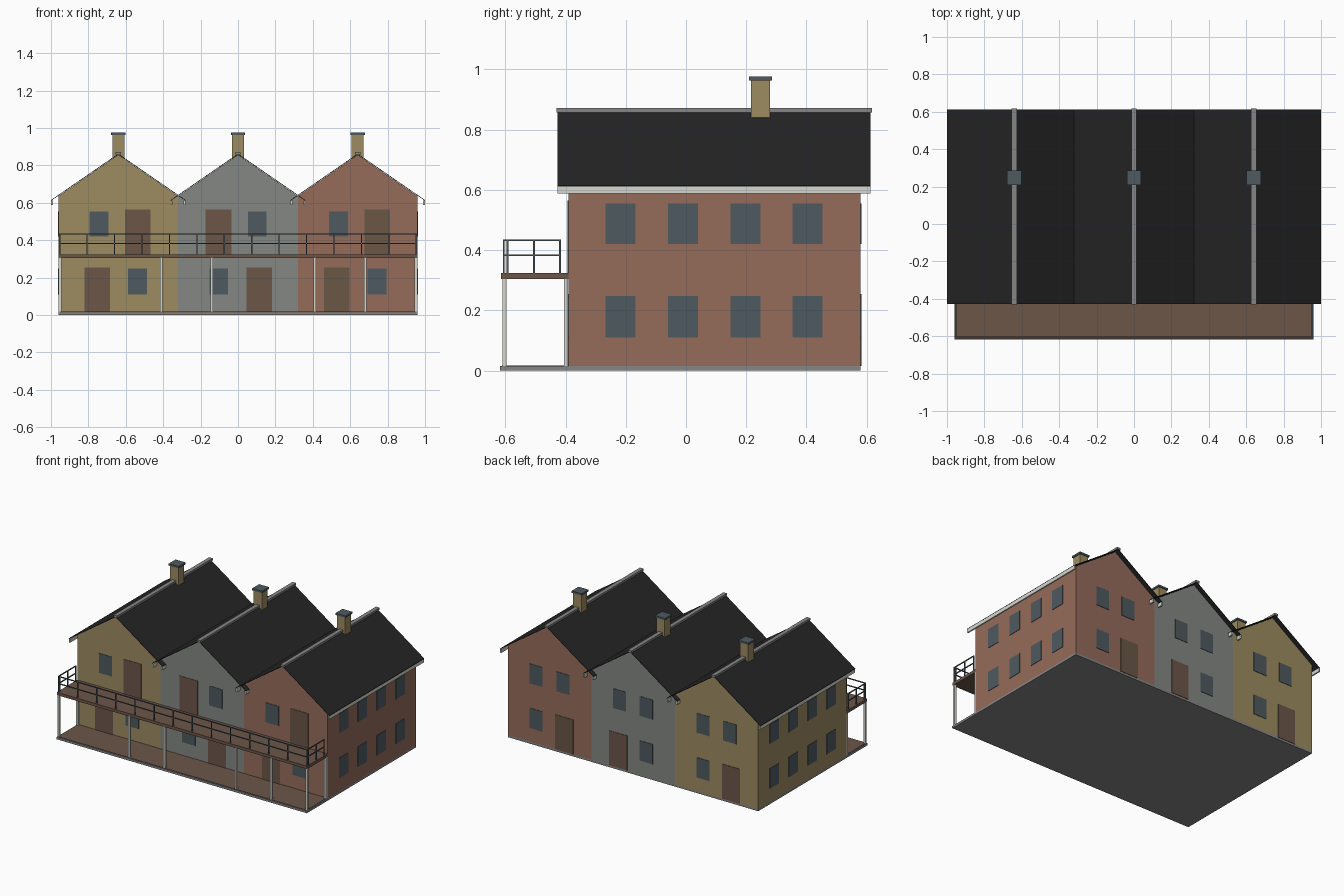
import bpy
import bmesh

cube = bpy.data.objects.get("Cube")
if cube:
    bpy.data.objects.remove(cube, do_unlink=True)


def material(name, r, g, b):
    # sRGB bytes to a linear flat colour
    lin = [((c / 255 + 0.055) / 1.055) ** 2.4 for c in (r, g, b)] + [1]
    m = bpy.data.materials.new(name)
    m.use_nodes = True
    m.diffuse_color = lin
    bsdf = next(n for n in m.node_tree.nodes if n.type == 'BSDF_PRINCIPLED')
    bsdf.inputs["Base Color"].default_value = lin
    bsdf.inputs["Roughness"].default_value = 0.9
    return m


TAN = material("tan_brick", 157, 140, 97)
GREY = material("grey_render", 132, 135, 132)
RED = material("red_brick", 149, 108, 91)
SLATE = material("slate_blue", 78, 90, 96)
ROOF = material("roof_black", 37, 37, 37)
STONE = material("stone_grey", 134, 134, 134)
WHITE = material("off_white", 215, 215, 208)
BROWN = material("wood_brown", 108, 86, 73)
OLIVE = material("door_olive_brown", 106, 87, 70)


def prism(name, profile, y0, y1, mat):
    """Extrude an x-z profile along y."""
    bm = bmesh.new()
    face = bm.faces.new([bm.verts.new((x, y0, z)) for x, z in profile])
    ext = bmesh.ops.extrude_face_region(bm, geom=[face])["geom"]
    verts = [v for v in ext if isinstance(v, bmesh.types.BMVert)]
    bmesh.ops.translate(bm, verts=verts, vec=(0, y1 - y0, 0))
    bmesh.ops.recalc_face_normals(bm, faces=bm.faces)
    mesh = bpy.data.meshes.new(name)
    bm.to_mesh(mesh)
    bm.free()
    mesh.materials.append(mat)
    obj = bpy.data.objects.new(name, mesh)
    bpy.context.collection.objects.link(obj)
    return obj


def box(name, x0, x1, y0, y1, z0, z1, mat):
    return prism(name, [(x0, z0), (x1, z0), (x1, z1), (x0, z1)], y0, y1, mat)


HALF, FRONT, BACK, EDGE = 0.96, -0.39, 0.58, -0.6175
GROUND, DECK = 0.015, 0.325
PLATE = 0.003
WINDOW_Z = ((0.11, 0.248), (0.42, 0.555))


def panel(name, x, wall_y, w, z0, z1, mat):
    """Thin door or window plate on a front or back wall."""
    out = -PLATE if wall_y < 0 else PLATE
    box(name, x - w / 2, x + w / 2, min(wall_y, wall_y + out),
        max(wall_y, wall_y + out), z0, z1, mat)


def window(x, wall_y, floor):
    panel("window", x, wall_y, 0.1, *WINDOW_Z[floor], SLATE)


def door(x, wall_y, floor, mat):
    z = DECK if floor else GROUND
    panel("door", x, wall_y, 0.137, z, z + 0.24, mat)


# Ground slab and porch floor
box("ground_slab", -HALF, HALF, EDGE, BACK, 0, GROUND, STONE)
box("porch_floor", -HALF + 0.006, HALF - 0.006, EDGE + 0.006, FRONT,
    GROUND, GROUND + PLATE, BROWN)

# Three gabled houses; side is the x direction of the ground floor front door
houses = (("left_end", -0.64, TAN, -1, BROWN), ("middle", 0, GREY, 1, BROWN),
          ("right_end", 0.64, RED, -1, OLIVE))
for label, cx, wall, side, door_mat in houses:
    prism(label + "_walls", [(cx - 0.32, GROUND), (cx + 0.32, GROUND),
                             (cx + 0.32, 0.636), (cx, 0.857), (cx - 0.32, 0.636)],
          FRONT, BACK, wall)

    # Roof sheet, ridge cap and gutters
    prism(label + "_roof", [(cx - 0.36, 0.611), (cx, 0.859), (cx + 0.36, 0.611),
                            (cx + 0.36, 0.615), (cx, 0.863), (cx - 0.36, 0.615)],
          -0.427, 0.612, ROOF)
    box(label + "_ridge_cap", cx - 0.014, cx + 0.014, -0.43, 0.6175, 0.858, 0.872, STONE)
    for s in (-1, 1):
        gx = cx + s * 0.354
        box(label + "_gutter", gx - 0.005, gx + 0.005, -0.427, 0.612, 0.588, 0.613, WHITE)

    # Chimney with cap
    box(label + "_chimney", cx - 0.032, cx + 0.032, 0.215, 0.279, 0.82, 0.964, TAN)
    box(label + "_chimney_cap", cx - 0.038, cx + 0.038, 0.209, 0.285, 0.964, 0.977, SLATE)

    # Front openings swap sides between the floors
    door(cx + side * 0.113, FRONT, 0, door_mat)
    window(cx - side * 0.103, FRONT, 0)
    door(cx - side * 0.104, FRONT, 1, door_mat)
    window(cx + side * 0.103, FRONT, 1)

    # Back openings
    door(cx + side * 0.113, BACK, 0, door_mat)
    window(cx - side * 0.103, BACK, 0)
    for s in (-1, 1):
        window(cx + s * 0.103, BACK, 1)

# Windows along both end walls
for s in (-1, 1):
    x0, x1 = sorted((s * HALF, s * (HALF + PLATE)))
    for i in range(4):
        y = -0.267 + i * 0.207
        for z0, z1 in WINDOW_Z:
            box("end_window", x0, x1, y, y + 0.1, z0, z1, SLATE)

# Balcony deck and its supports
box("balcony_deck", -HALF, HALF, EDGE + 0.003, FRONT, 0.305, DECK, BROWN)
supports = [(x, -0.603) for x in (-0.952, -0.41, -0.14, 0.41, 0.68, 0.952)]
supports += [(x, -0.398) for x in (-0.952, 0.952)]
for x, y in supports:
    box("balcony_post", x - 0.007, x + 0.007, y - 0.007, y + 0.007, GROUND, 0.305, WHITE)

# Balcony railing: front run, then both ends
R = 0.003
RAIL_X, RAIL_Y = 0.953, -0.605
for z in (0.383, 0.433):
    box("front_rail", -RAIL_X, RAIL_X, RAIL_Y - R, RAIL_Y + R, z - R, z + R, SLATE)
    for s in (-1, 1):
        box("end_rail", s * RAIL_X - R, s * RAIL_X + R, RAIL_Y, -0.415, z - R, z + R, SLATE)
for i in range(14):
    x = -RAIL_X + i * 2 * RAIL_X / 13
    box("front_baluster", x - R, x + R, RAIL_Y - R, RAIL_Y + R, DECK, 0.436, SLATE)
for s in (-1, 1):
    for y in (-0.593, -0.505, -0.418):
        box("end_baluster", s * RAIL_X - R, s * RAIL_X + R, y - R, y + R, DECK, 0.436, SLATE)
